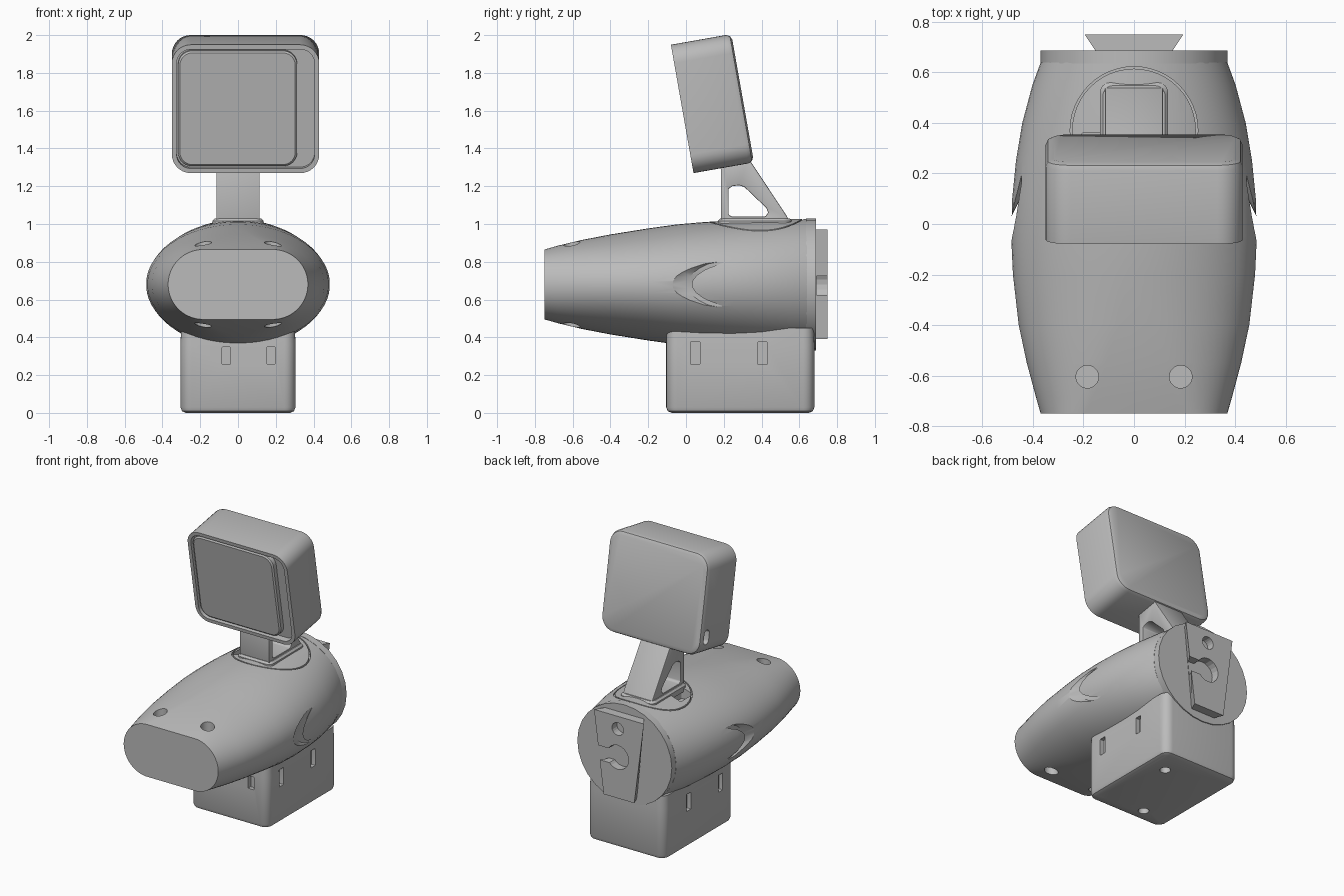
import bpy, bmesh, math
from mathutils import Matrix

cube = bpy.data.objects.get("Cube")
if cube:
    bpy.data.objects.remove(cube, do_unlink=True)

grey = bpy.data.materials.new("plain grey")
grey.use_nodes = True
COLOUR = (0.5, 0.5, 0.5, 1)
grey.diffuse_color = COLOUR
grey.node_tree.nodes["Principled BSDF"].inputs["Base Color"].default_value = COLOUR


def loft(name, rings):
    """Skin a list of equal-length point rings and cap both ends."""
    bm = bmesh.new()
    loops = [[bm.verts.new(p) for p in ring] for ring in rings]
    n = len(loops[0])
    for a, b in zip(loops, loops[1:]):
        for i in range(n):
            j = (i + 1) % n
            bm.faces.new((a[i], a[j], b[j], b[i]))
    bm.faces.new(loops[0])
    bm.faces.new(loops[-1])
    bmesh.ops.recalc_face_normals(bm, faces=bm.faces)
    mesh = bpy.data.meshes.new(name)
    bm.to_mesh(mesh)
    bm.free()
    mesh.materials.append(grey)
    obj = bpy.data.objects.new(name, mesh)
    bpy.context.collection.objects.link(obj)
    return obj


def rounded(w, h, r, n=6):
    """Rounded rectangle outline with half sizes w and h."""
    pts = []
    for q, (sx, sy) in enumerate(((1, 1), (-1, 1), (-1, -1), (1, -1))):
        for k in range(n + 1):
            a = (q + k / n) * math.pi / 2
            pts.append((sx * (w - r) + r * math.cos(a), sy * (h - r) + r * math.sin(a)))
    return pts


def circle(r, n=20):
    return [(r * math.cos(i * math.tau / n), r * math.sin(i * math.tau / n)) for i in range(n)]


def place(outline, axis, level, cx=0, cy=0):
    """Put a 2D outline in the plane across an axis."""
    make = {"x": lambda u, v: (level, u, v),
            "y": lambda u, v: (u, level, v),
            "z": lambda u, v: (u, v, level)}[axis]
    return [make(cx + u, cy + v) for u, v in outline]


def prism(name, outline, axis, lo, hi, cx=0, cy=0):
    return loft(name, [place(outline, axis, lo, cx, cy), place(outline, axis, hi, cx, cy)])


def apply(obj, mod):
    bpy.context.view_layer.objects.active = obj
    bpy.ops.object.modifier_apply(modifier=mod.name)


def cut(obj, *tools):
    for tool in tools:
        mod = obj.modifiers.new("cut", "BOOLEAN")
        mod.operation, mod.solver, mod.object = "DIFFERENCE", "EXACT", tool
        apply(obj, mod)
        bpy.data.objects.remove(tool, do_unlink=True)


def smooth(obj, angle=30):
    bpy.ops.object.select_all(action="DESELECT")
    obj.select_set(True)
    bpy.context.view_layer.objects.active = obj
    bpy.ops.object.shade_smooth_by_angle(angle=math.radians(angle))


# Barrel body: stadium at the front blending into an ellipse
MID = 0.68
stations = [(-0.75, .37, .185, 0), (-0.68, .39, .205, .2), (-0.55, .425, .236, .5),
            (-0.4, .457, .265, .8), (-0.2, .48, .297, 1), (-0.05, .487, .318, 1),
            (0.1, .483, .331, 1), (0.25, .468, .34, 1), (0.4, .443, .344, 1),
            (0.55, .403, .346, 1), (0.64, .37, .346, 1)]
SEG = 64
rings = []
for y, w, h, t in stations:
    ring = []
    for i in range(SEG):
        a = (i + 0.5) * math.tau / SEG
        c, s = math.cos(a), math.sin(a)
        flat = h * c + math.copysign(w - h, c)
        ring.append((flat + (w * c - flat) * t, y, MID + h * s))
    rings.append(ring)
body = loft("body", rings)

# Screw holes above and below
for x in (-.185, .185):
    cut(body, prism("hole", circle(.045), "z", .82, 1.1, x, -.605),
        prism("hole", circle(.045), "z", .3, .54, x, -.605))

# Crescent vents, slanting backwards into the sides
arc = [-1 + k / 6 for k in range(13)]
crescent = [(.13 - .21 * (1 - v * v) ** .6, MID + .13 * v) for v in arc]
crescent += [(.13 - .11 * (1 - v * v), MID + .13 * v) for v in arc[-2:0:-1]]
for side in (-1, 1):
    slant = [place(crescent, "x", side * x, (.49 - x) * 2) for x in (.445, .49, .56)]
    cut(body, loft("vent_cutter", slant))

# Seam round the neck mount and the pocket beside it
seam = prism("seam_cutter", circle(.253, 48), "z", .9, 1.2, 0, .37)
cut(seam, prism("core", circle(.245, 48), "z", .8, 1.3, 0, .37))
plug = prism("plug", [(-.6, -.2), (.6, -.2), (.6, 1), (-.6, 1)], "z", .85, .955)
cut(seam, plug)
cut(body, seam, prism("pocket", rounded(.045, .07, .01), "z", .93, 1.2, -.165, .29))
smooth(body)

# Rear collar
collar = prism("rear_collar", [(u * .37, v * .35) for u, v in circle(1, 28)], "y", .635, .687, 0, MID)
smooth(collar)

# Dovetail mounting plate with a hole and a side-entry keyhole
plate_shape = [(-.195, .97), (.195, .97), (.12, .39), (-.12, .39)]
plate = loft("rear_plate", [place([(u * k, z) for u, z in plate_shape], "y", y)
                            for y, k in ((.68, .76), (.75, 1))])
cut(plate, prism("hole", circle(.045), "y", .695, .8, .01, .88),
    prism("keyhole", circle(.085), "y", .692, .8, .01, MID),
    prism("keyway", rounded(.13, .05, .01), "y", .692, .8, .13, .675))

# Base with softened lower edge
base = loft("base", [place(rounded(.305 - i, .3925 - i, .06 - i), "z", z, 0, .2875)
                     for i, z in ((.03, 0), (.009, .009), (0, .03), (0, .36), (.004, .45))])
for x in (-.062, .175):
    cut(base, prism("slot", rounded(.022, .045, .003), "y", -.2, -.075, x, .303))
for y in (.05, .405):
    for x in (-.305, .305):
        cut(base, prism("slot", rounded(.024, .06, .003), "x", x - .03, x + .03, y, .317))
for x, y in ((.15, .49), (-.08, .0)):
    cut(base, prism("screw_hole", circle(.035), "z", -.1, .04, x, y))
smooth(base)

# Neck with a triangular window and a small flared foot
neck = prism("neck", [(.185, .98), (.56, .98), (.535, 1.04), (.35, 1.32), (.33, 1.345), (.185, 1.32)],
             "x", -.115, .115)
cut(neck, prism("window", [(.225, 1.05), (.24, 1.04), (.42, 1.04), (.435, 1.06), (.425, 1.085),
                           (.31, 1.195), (.28, 1.205), (.245, 1.2), (.225, 1.185)], "x", -.3, .3))
bevel = neck.modifiers.new("soft edges", "BEVEL")
bevel.width, bevel.segments = .01, 2
apply(neck, bevel)
smooth(neck)
foot = loft("neck_foot", [place(rounded(.135 - i, .195 - i, .04), "z", z, 0, .365)
                          for i, z in ((0, .98), (0, 1.017), (.012, 1.03), (.02, 1.05))][:3])
smooth(foot)

# Tilted display housing, recessed at the front
tilt = Matrix.Translation((.04, .14, 1.6375)) @ Matrix.Rotation(math.radians(10), 4, "X")
housing = loft("display_housing", [place(rounded(.39 - i, .345 - i, .1 - i, 8), "y", y)
                                   for i, y in ((0, -.1625), (0, .1325), (.009, .153), (.03, .1625))])
cut(housing, prism("recess", rounded(.365, .32, .075, 8), "y", -.3, -.12),
    prism("side_slot", rounded(.028, .05, .027), "x", -.5, -.33, .095, -.215))
housing.matrix_world = tilt
smooth(housing)

# Display panel, leaving a sunken strip on one side
panel = loft("display_panel", [place(rounded(.315 - i, .31 - i, .075 - i, 8), "y", y, -.042)
                               for i, y in ((0, -.11), (0, -.15), (.01, -.158))])
panel.matrix_world = tilt
smooth(panel)
